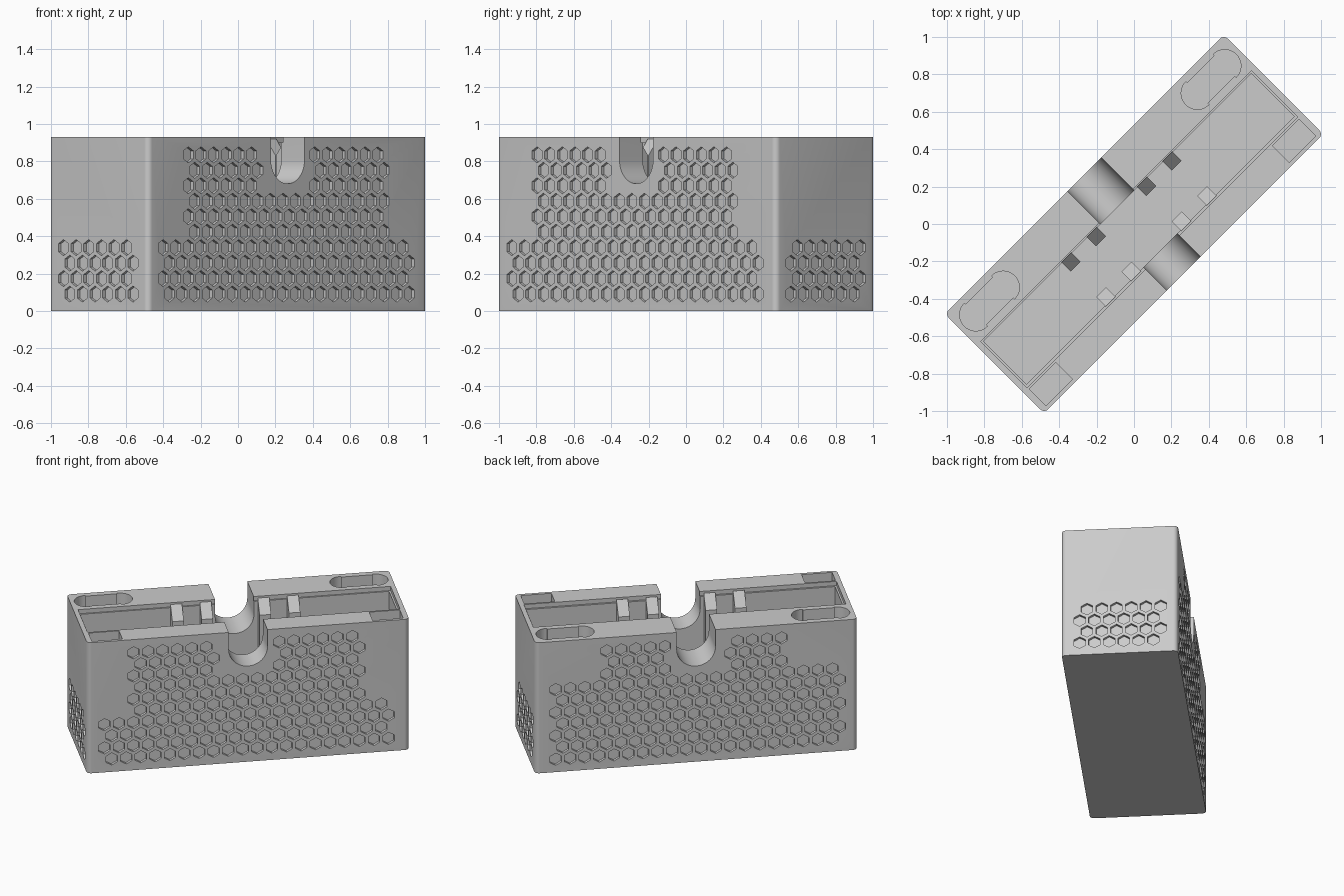
import bpy, bmesh, math
from mathutils import Matrix, Vector

if "Cube" in bpy.data.objects:
    bpy.data.objects.remove(bpy.data.objects["Cube"])

# Built along x (long) and y (short), then turned 45 degrees
HL, HW, H, R = 1.055, 0.376, 0.93, 0.03
TURN = Matrix.Rotation(math.radians(45), 4, 'Z')

grey = bpy.data.materials.new("light grey")
grey.diffuse_color = (0.6, 0.6, 0.6, 1)
grey.use_nodes = True
grey.node_tree.nodes["Principled BSDF"].inputs["Base Color"].default_value = grey.diffuse_color


def add_prism(bm, pts, vec, place):
    """Extrude a closed outline; place maps each 2D point to 3D."""
    low = [bm.verts.new(place(*p)) for p in pts]
    high = [bm.verts.new(v.co + Vector(vec)) for v in low]
    n = len(pts)
    faces = [bm.faces.new(low), bm.faces.new(high)]
    for i in range(n):
        j = (i + 1) % n
        faces.append(bm.faces.new((low[i], low[j], high[j], high[i])))
    bmesh.ops.recalc_face_normals(bm, faces=faces)


def finish(name, bm):
    me = bpy.data.meshes.new(name)
    bm.to_mesh(me)
    bm.free()
    ob = bpy.data.objects.new(name, me)
    bpy.context.collection.objects.link(ob)
    me.materials.append(grey)
    return ob


def arc(cx, cy, r, a0, a1, n):
    return [(cx + r * math.cos(math.radians(a0 + (a1 - a0) * i / n)),
             cy + r * math.sin(math.radians(a0 + (a1 - a0) * i / n))) for i in range(n + 1)]


def rect(x0, x1, y0, y1):
    return [(x0, y0), (x1, y0), (x1, y1), (x0, y1)]


def cut(ob, bm):
    """Subtract a cutter mesh from the object, then drop the cutter."""
    cutter = finish("cutter", bm)
    cutter.hide_render = True
    mod = ob.modifiers.new("cut", 'BOOLEAN')
    mod.operation, mod.solver, mod.object = 'DIFFERENCE', 'EXACT', cutter
    bpy.context.view_layer.objects.active = ob
    bpy.ops.object.modifier_apply(modifier=mod.name)
    bpy.data.objects.remove(cutter)


def pocket(ob, pts, floor, top=1.2):
    bm = bmesh.new()
    add_prism(bm, pts, (0, 0, top - floor), lambda x, y: (x, y, floor))
    cut(ob, bm)


# Box body with rounded vertical corners
bm = bmesh.new()
outline = []
for sx, sy, a in ((1, 1, 0), (-1, 1, 90), (-1, -1, 180), (1, -1, 270)):
    outline += arc(sx * (HL - R), sy * (HW - R), R, a, a + 90, 6)
add_prism(bm, outline, (0, 0, H), lambda x, y: (x, y, 0))
box = finish("box_body", bm)

# Main pocket with a narrow lip
pocket(box, rect(-1.012, 1.012, -0.200, 0.126), 0.05)
pocket(box, rect(-1.024, 1.024, -0.214, 0.136), 0.90)

for s in (-1, 1):
    # Square pockets at the front corners
    pocket(box, rect(*sorted((s * 0.82, s * 1.02)), -0.354, -0.228), 0.43)
    # Round-ended pockets at the back corners
    b = math.degrees(math.asin(0.076 / 0.087))
    slot = arc(0.103, 0, 0.087, -180 + b, 180 - b, 28)
    slot = [p for p in slot if p[0] > 0.045]
    slot = [(0.103, -0.076)] + arc(0.103, 0, 0.087, -90, 90, 20) + [(0.103, 0.076)]
    slot += [(-x, -y) for x, y in slot]
    pocket(box, [(s * 0.8375 + x, 0.255 + y) for x, y in slot], 0.68)

# Finger notch through both long walls
bm = bmesh.new()
notch = [(0.127, 1.2), (-0.127, 1.2)] + arc(0, 0.808, 0.127, 180, 360, 32)
add_prism(bm, notch, (0, 1, 0), lambda x, z: (x, -0.5, z))
cut(box, bm)

# Honeycomb recesses on all four walls
bm = bmesh.new()
PITCH, HEX_R, DEPTH = 0.0955, 0.043, 0.02


def hexagon(c, z):
    return [(c + x, z + y) for x, y in arc(0, 0, HEX_R, 30, 330, 5)]


for row in range(10):
    z = 0.091 + row * PITCH * math.sqrt(3) / 2
    shift = PITCH / 2 * (row % 2)
    for k in range(20):
        u = -0.894 - shift + k * PITCH
        if row >= 7 and abs(u) < 0.2:
            continue
        if row < 4 or 2 <= k <= 17:      # front wall
            add_prism(bm, hexagon(u, z), (0, 0.1, 0),
                      lambda x, h: (x, -HW + DEPTH - 0.1, h))
        if row < 7 or abs(u) < 0.6:      # back wall
            add_prism(bm, hexagon(u, z), (0, 0.1, 0),
                      lambda x, h: (x, HW - DEPTH, h))
    if row < 4:                          # end walls
        for k in range(6):
            v = -0.26 + (PITCH / 2 if row % 2 else 0) + k * PITCH
            for x0 in (HL - DEPTH, -HL + DEPTH - 0.1):
                add_prism(bm, hexagon(v, z), (0.1, 0, 0), lambda y, h: (x0, y, h))
cut(box, bm)

# Sloped guide tabs inside the main pocket
bm = bmesh.new()
for wall, inner in ((0.130, 0.06), (-0.205, -0.133)):
    for u in (-0.382, -0.19, 0.19, 0.382):
        side = [(wall, 0.05), (inner, 0.05), (inner, 0.83), (wall, 0.92)]
        add_prism(bm, side, (0.075, 0, 0), lambda y, z: (u - 0.0375, y, z))
tabs = finish("guide_tabs", bm)

# Turn onto the diagonal and smooth the round parts
for ob in (box, tabs):
    ob.data.transform(TURN)
bpy.ops.object.select_all(action='DESELECT')
box.select_set(True)
bpy.context.view_layer.objects.active = box
bpy.ops.object.shade_smooth_by_angle(angle=math.radians(30))
